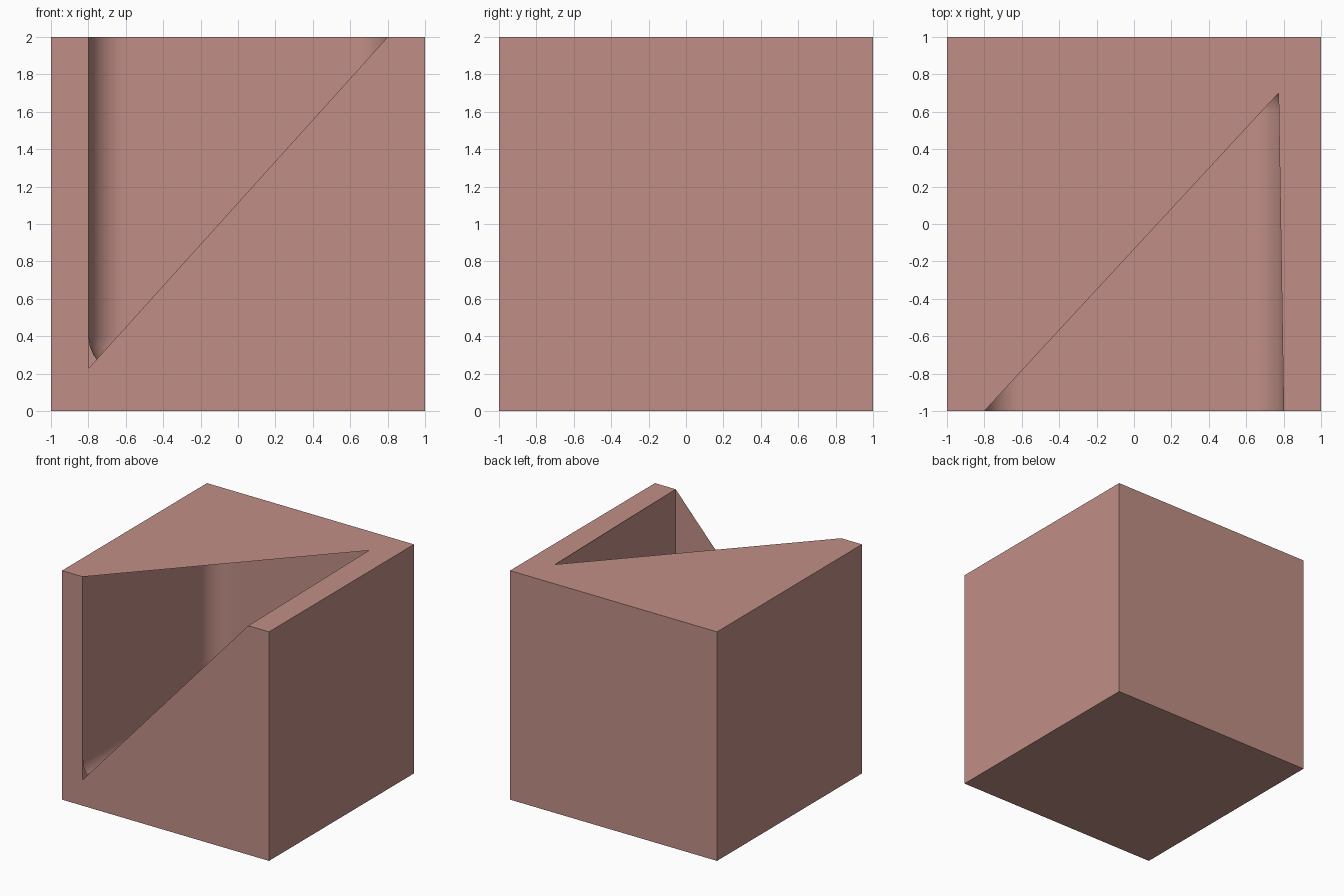
import bpy
import bmesh
import math
from mathutils import Matrix

if "Cube" in bpy.data.objects:
    bpy.data.objects.remove(bpy.data.objects["Cube"], do_unlink=True)

# Single dusty rose colour
COLOUR = (0.53, 0.275, 0.24, 1.0)
rose = bpy.data.materials.new("dusty_rose")
rose.use_nodes = True
rose.diffuse_color = COLOUR
bsdf = next(n for n in rose.node_tree.nodes if n.type == "BSDF_PRINCIPLED")
bsdf.inputs["Base Color"].default_value = COLOUR
bsdf.inputs["Roughness"].default_value = 0.8

WALL = 0.2      # wall thickness
RADIUS = 0.2    # inner corner rounding
INNER = 1 - WALL


def make_object(name, bm):
    mesh = bpy.data.meshes.new(name)
    bm.to_mesh(mesh)
    bm.free()
    mesh.materials.append(rose)
    obj = bpy.data.objects.new(name, mesh)
    bpy.context.collection.objects.link(obj)
    return obj


# Outer block: triangular openings in the front and the top share one edge
bm = bmesh.new()
points = {
    "fl0": (-1, -1, 0), "fr0": (1, -1, 0), "br0": (1, 1, 0), "bl0": (-1, 1, 0),
    "fl1": (-1, -1, 2), "fr1": (1, -1, 2), "br1": (1, 1, 2), "bl1": (-1, 1, 2),
    "a": (-INNER, -1, 2), "b": (-INNER, -1, 0.227), "c": (INNER, -1, 2),
    "d": (0.773, 0.7, 2),
}
v = {key: bm.verts.new(co) for key, co in points.items()}
for face in ("fl0 fr0 fr1 c b a fl1", "fl1 a d c fr1 br1 bl1",
             "fr0 br0 br1 fr1", "br0 bl0 bl1 br1",
             "bl0 fl0 fl1 bl1", "fl0 bl0 br0 fr0"):
    bm.faces.new([v[key] for key in face.split()])
make_object("outer_block", bm)

# Hollow inside: box with rounded floor and back edges, open front and top
bm = bmesh.new()
bmesh.ops.create_cube(bm, size=1, matrix=Matrix.Translation((0, -0.1, 1.1))
                      @ Matrix.Diagonal((2 * INNER, 1.8, 1.8, 1)))


def on_opening(elem):
    return (all(p.co.y < -0.999 for p in elem.verts)
            or all(p.co.z > 1.999 for p in elem.verts))


inner_edges = [e for e in bm.edges if not on_opening(e)]
bmesh.ops.bevel(bm, geom=inner_edges, offset=RADIUS, offset_type="OFFSET",
                segments=6, profile=0.5, affect="EDGES")
bmesh.ops.recalc_face_normals(bm, faces=bm.faces[:])
bmesh.ops.delete(bm, geom=[f for f in bm.faces if on_opening(f)], context="FACES")
bmesh.ops.reverse_faces(bm, faces=bm.faces[:])
for f in bm.faces:
    f.smooth = True
hollow = make_object("inner_hollow", bm)

# Keep the large walls flat while the rounded corners blend
weighted = hollow.modifiers.new("flat_walls", "WEIGHTED_NORMAL")
weighted.weight = 100
